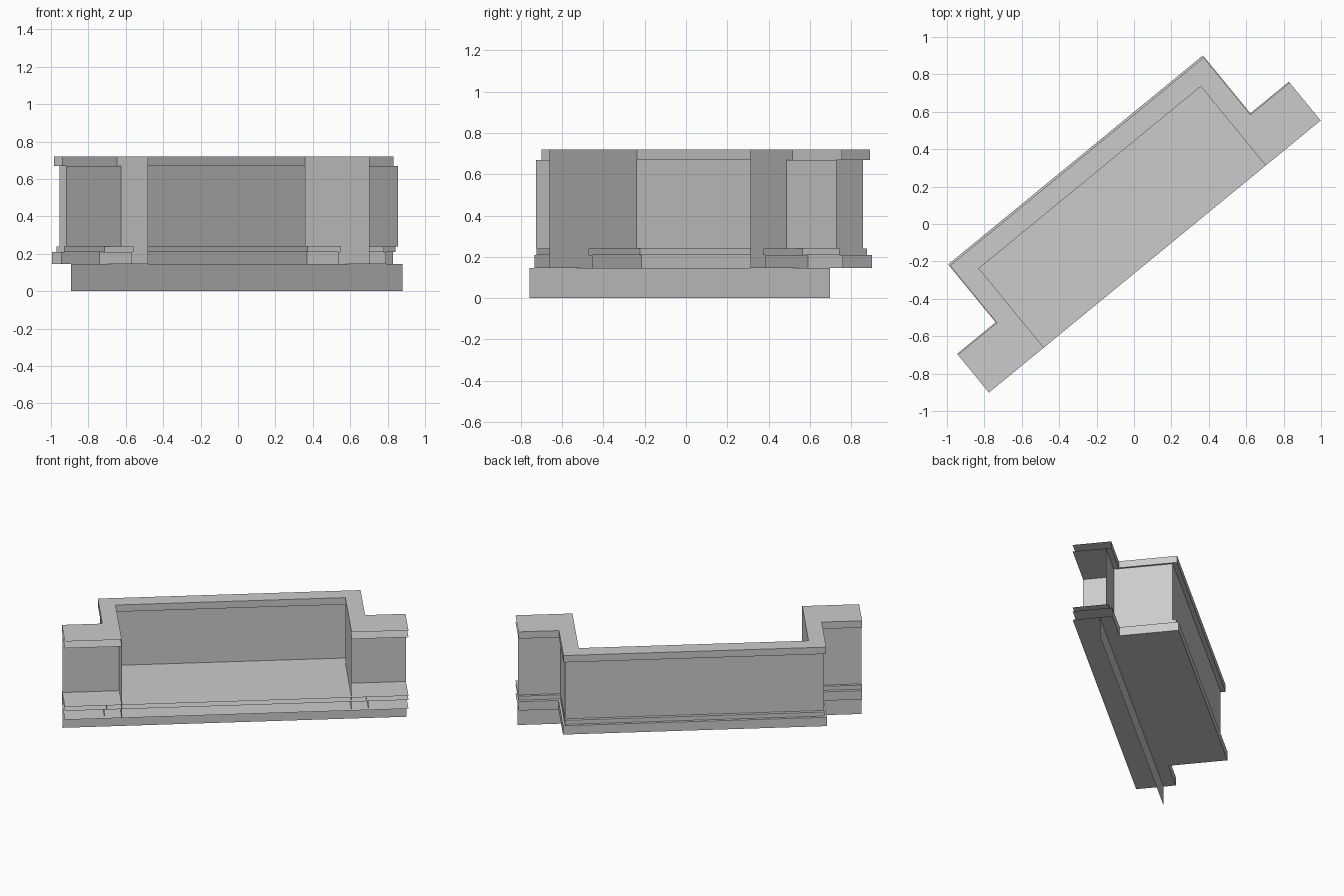
import bpy
import bmesh
from mathutils import Matrix, Vector

old = bpy.data.objects.get("Cube")
if old:
    bpy.data.objects.remove(old, do_unlink=True)

grey = bpy.data.materials.new("plain grey")
grey.use_nodes = True
colour = (0.6, 0.6, 0.6, 1)
grey.diffuse_color = colour
grey.node_tree.nodes["Principled BSDF"].inputs["Base Color"].default_value = colour

# The bay is laid out symmetrically, then turned in plan
TURN = Matrix.Rotation(0.687, 4, "Z") @ Matrix.Translation(Vector((-0.0245, 0, 0)))
END, FRONT = 1.147, -0.205         # half length and open front line
INNER, RECESS = 0.767, 0.342       # opening half width and depth


def part(name, walls=(), plates=()):
    """Sheet walls (path, z0, z1) and horizontal plates (outline, z)."""
    bm = bmesh.new()
    for path, z0, z1 in walls:
        for a, b in zip(path, path[1:]):
            bm.faces.new([bm.verts.new((*p, z)) for p, z in
                          ((b, z0), (a, z0), (a, z1), (b, z1))])
    for outline, z in plates:
        bm.faces.new([bm.verts.new((*p, z)) for p in outline])
    bmesh.ops.remove_doubles(bm, verts=bm.verts, dist=0.0001)
    bm.transform(TURN)
    mesh = bpy.data.meshes.new(name)
    bm.to_mesh(mesh)
    bm.free()
    mesh.materials.append(grey)
    bpy.context.collection.objects.link(bpy.data.objects.new(name, mesh))


def back_path(half, wing, back):
    """Rear line: wing, around the projecting bay, wing."""
    side = [(END, wing), (half, wing), (half, back)]
    return [(-x, y) for x, y in side] + side[::-1]


def full(path):
    return [(-END, FRONT), (END, FRONT)] + path[::-1]


def ring(path):
    """Outline with the recess left open to the front."""
    return ([(-END, FRONT), (-INNER, FRONT), (-INNER, RECESS),
             (INNER, RECESS), (INNER, FRONT), (END, FRONT)] + path[::-1])


plinth = back_path(0.881, 0.063, 0.463)
step = back_path(0.867, 0.04, 0.443)
wall = back_path(0.864, 0.021, 0.42)
cornice = back_path(0.877, 0.057, 0.452)


def base_cheeks(half, wing, z0, z1):
    """Partitions running forward below the wings."""
    return [([(s * x, wing), (s * x, FRONT)], z0, z1)
            for s in (-1, 1) for x in (half, INNER)]


def wing_returns(half, wing, z0, z1):
    return [([(s * half, wing), (s * INNER, wing)], z0, z1) for s in (-1, 1)]


# Lower skirt and floor
part("lower_skirt", [([(-END, -0.02), (END, -0.02)], 0, 0.145)])
part("plinth", [(plinth, 0.145, 0.21)] + base_cheeks(0.881, 0.063, 0.145, 0.21),
     [(full(plinth), 0.145), (full(plinth), 0.21)])
part("base_step", [(step, 0.21, 0.24)] + base_cheeks(0.867, 0.04, 0.21, 0.24),
     [(full(step), 0.24)])

# Main wall and recess sides
part("main_wall", [(wall, 0.24, 0.67)] + wing_returns(0.864, 0.021, 0.24, 0.67))
part("recess_sides", [([(s * INNER, FRONT), (s * INNER, RECESS)], 0.24, 0.67)
                      for s in (-1, 1)])

# Cornice with its inner lip
lip = [(-INNER, FRONT), (-INNER, RECESS), (INNER, RECESS), (INNER, FRONT)]
part("cornice", [(cornice, 0.67, 0.72), (lip, 0.67, 0.72)]
     + wing_returns(0.877, 0.057, 0.67, 0.72),
     [(ring(cornice), 0.67), (ring(cornice), 0.72)])
